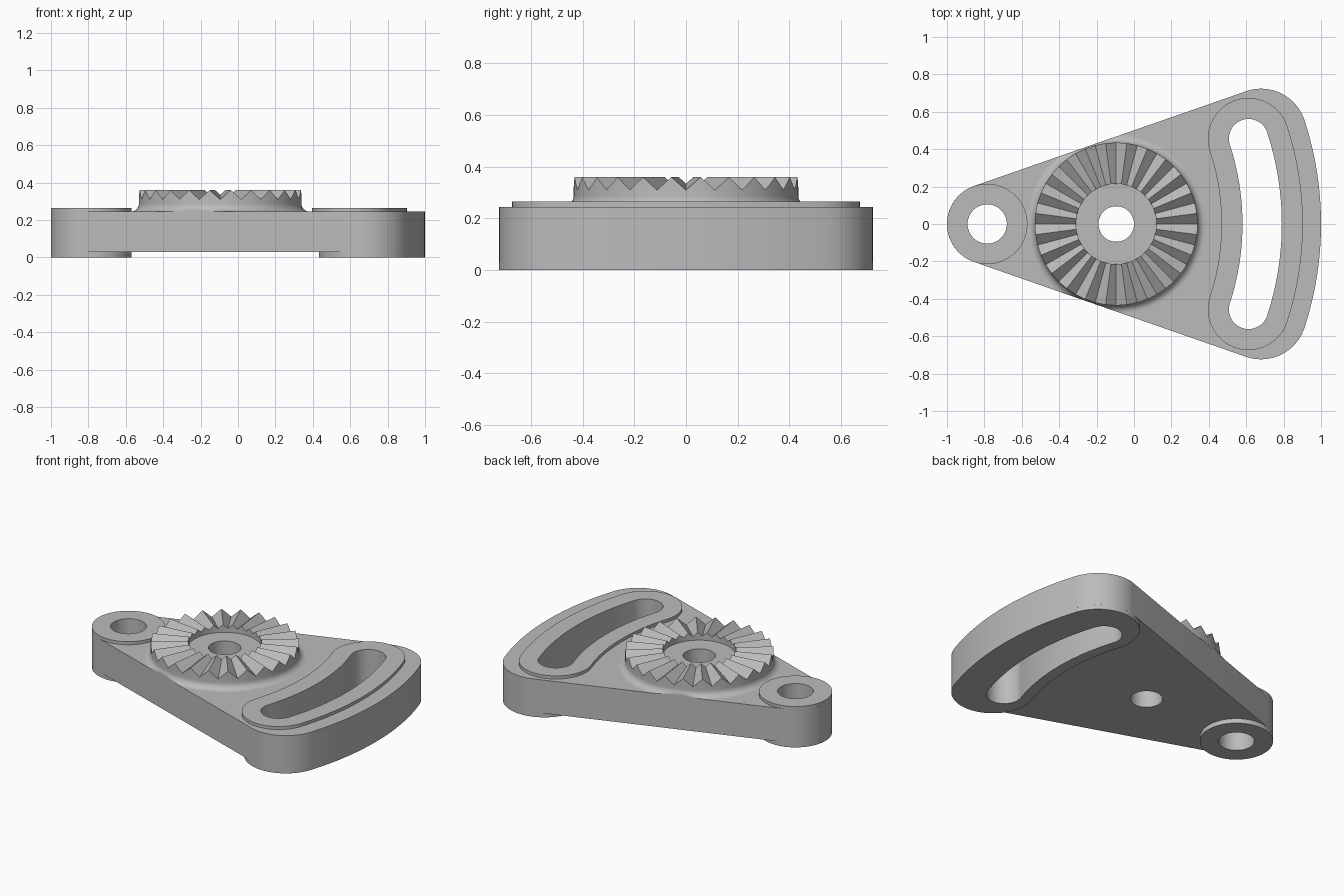
import bpy, bmesh
from math import radians, degrees, sin, cos, pi, acos, hypot

if "Cube" in bpy.data.objects:
    bpy.data.objects.remove(bpy.data.objects["Cube"], do_unlink=True)

grey = bpy.data.materials.new("plain grey")
grey.use_nodes = True
grey.diffuse_color = (0.5, 0.5, 0.5, 1)
grey.node_tree.nodes["Principled BSDF"].inputs["Base Color"].default_value = (0.5, 0.5, 0.5, 1)

PIVOT, PIVOT_R, BORE = -0.785, 0.215, 0.105
HUB, HUB_BORE = -0.095, 0.095
SWEEP = 18.1                       # half angle of the slot, in degrees
RIM, RIM_R = 1.54, 0.245           # rounded corners of the wide end
SLOT = 1.47
NORMAL = SWEEP + degrees(acos((PIVOT_R - RIM_R) / RIM))   # straight side direction


def arc(cx, cy, r, a0, a1, n):
    """Points along an arc, leaving out the last one."""
    angles = [radians(a0 + (a1 - a0) * i / n) for i in range(n)]
    return [(cx + r * cos(a), cy + r * sin(a)) for a in angles]


def circle(x, r):
    return arc(x, 0, r, 0, 360, 64)


def polar(radius, angle):
    return PIVOT + radius * cos(radians(angle)), radius * sin(radians(angle))


def band(radius, r):
    """Round-ended curved band swept about the pivot."""
    return (arc(PIVOT, 0, radius + r, -SWEEP, SWEEP, 32)
            + arc(*polar(radius, SWEEP), r, SWEEP, SWEEP + 180, 32)
            + arc(PIVOT, 0, radius - r, SWEEP, -SWEEP, 32)
            + arc(*polar(radius, -SWEEP), r, 180 - SWEEP, 360 - SWEEP, 32))


def finish(obj):
    obj.data.materials.clear()
    obj.data.materials.append(grey)
    bpy.ops.object.select_all(action='DESELECT')
    obj.select_set(True)
    bpy.context.view_layer.objects.active = obj
    bpy.ops.object.shade_smooth_by_angle(angle=radians(25))


def slab(name, z0, z1, *loops):
    """Flat plate from an outline and its holes."""
    curve = bpy.data.curves.new(name, 'CURVE')
    curve.dimensions, curve.fill_mode = '2D', 'BOTH'
    curve.extrude = (z1 - z0) / 2
    for loop in loops:
        spline = curve.splines.new('POLY')
        spline.points.add(len(loop) - 1)
        for point, (x, y) in zip(spline.points, loop):
            point.co = (x, y, 0, 1)
        spline.use_cyclic_u = True
    obj = bpy.data.objects.new(name, curve)
    obj.location.z = (z0 + z1) / 2
    bpy.context.collection.objects.link(obj)
    bpy.ops.object.select_all(action='DESELECT')
    obj.select_set(True)
    bpy.context.view_layer.objects.active = obj
    bpy.ops.object.convert(target='MESH')
    obj = bpy.context.view_layer.objects.active
    bm = bmesh.new()
    bm.from_mesh(obj.data)
    bmesh.ops.remove_doubles(bm, verts=bm.verts, dist=1e-5)
    bmesh.ops.recalc_face_normals(bm, faces=bm.faces)
    bm.to_mesh(obj.data)
    bm.free()
    finish(obj)


# Plate outline: curved wide end, straight sides, round narrow end
outline = (arc(PIVOT, 0, RIM + RIM_R, -SWEEP, SWEEP, 32)
           + arc(*polar(RIM, SWEEP), RIM_R, SWEEP, NORMAL, 24)
           + arc(PIVOT, 0, PIVOT_R, NORMAL, 360 - NORMAL, 40)
           + arc(*polar(RIM, -SWEEP), RIM_R, -NORMAL, -SWEEP, 24))
slot = band(SLOT, 0.105)
bore = circle(PIVOT, BORE)
slab("base_plate", 0.03, 0.245, outline, slot, bore, circle(HUB, HUB_BORE))

# Raised pads above and below the plate
slab("pivot_pad_top", 0.245, 0.265, circle(PIVOT, PIVOT_R), bore)
slab("pivot_pad_bottom", 0, 0.03, circle(PIVOT, PIVOT_R), bore)
slab("slot_pad_top", 0.245, 0.265, band(SLOT, 0.2175), slot)
slab("slot_pad_bottom", 0, 0.03, band(RIM, RIM_R), slot)

# Toothed hub: a lathed ring with radial teeth and a fillet at its foot
TEETH, STEPS = 24, 4
HUB_R, FLOOR_R, TOP, FLOOR, FOOT, FILLET = 0.435, 0.215, 0.36, 0.31, 0.245, 0.042
fillet = [(HUB_R + FILLET * (1 - cos(t)), FOOT + FILLET * (1 - sin(t)))
          for t in [i * pi / 16 for i in range(9)]]
edge = PIVOT_R - (HUB - PIVOT) * cos(radians(NORMAL))   # hub centre to plate side

bm = bmesh.new()
rings = []
for i in range(TEETH * STEPS):
    a = 2 * pi * i / (TEETH * STEPS)
    phase = (i % STEPS) / STEPS
    rise = 1 - abs(2 * phase - 1)          # 0 in a valley, 1 on a crest
    profile = [(HUB_BORE, FOOT), (HUB_BORE, FLOOR), (FLOOR_R, FLOOR),
               (FLOOR_R, TOP - 0.025 * (1 - rise)),
               (HUB_R, TOP - 0.05 * (1 - rise))] + fillet
    n = radians(NORMAL)
    facing = cos(a) * cos(n) + abs(sin(a)) * sin(n)
    limit = edge / facing if facing > 0.1 else 9   # trim the fillet at the plate side
    rings.append([bm.verts.new((HUB + min(r, limit) * cos(a), min(r, limit) * sin(a), z))
                  for r, z in profile])
for k, ring in enumerate(rings):
    after = rings[(k + 1) % len(rings)]
    for j in range(len(ring)):
        m = (j + 1) % len(ring)
        bm.faces.new((ring[j], ring[m], after[m], after[j]))
bmesh.ops.recalc_face_normals(bm, faces=bm.faces)
mesh = bpy.data.meshes.new("toothed_hub")
bm.to_mesh(mesh)
bm.free()
hub = bpy.data.objects.new("toothed_hub", mesh)
bpy.context.collection.objects.link(hub)
finish(hub)
